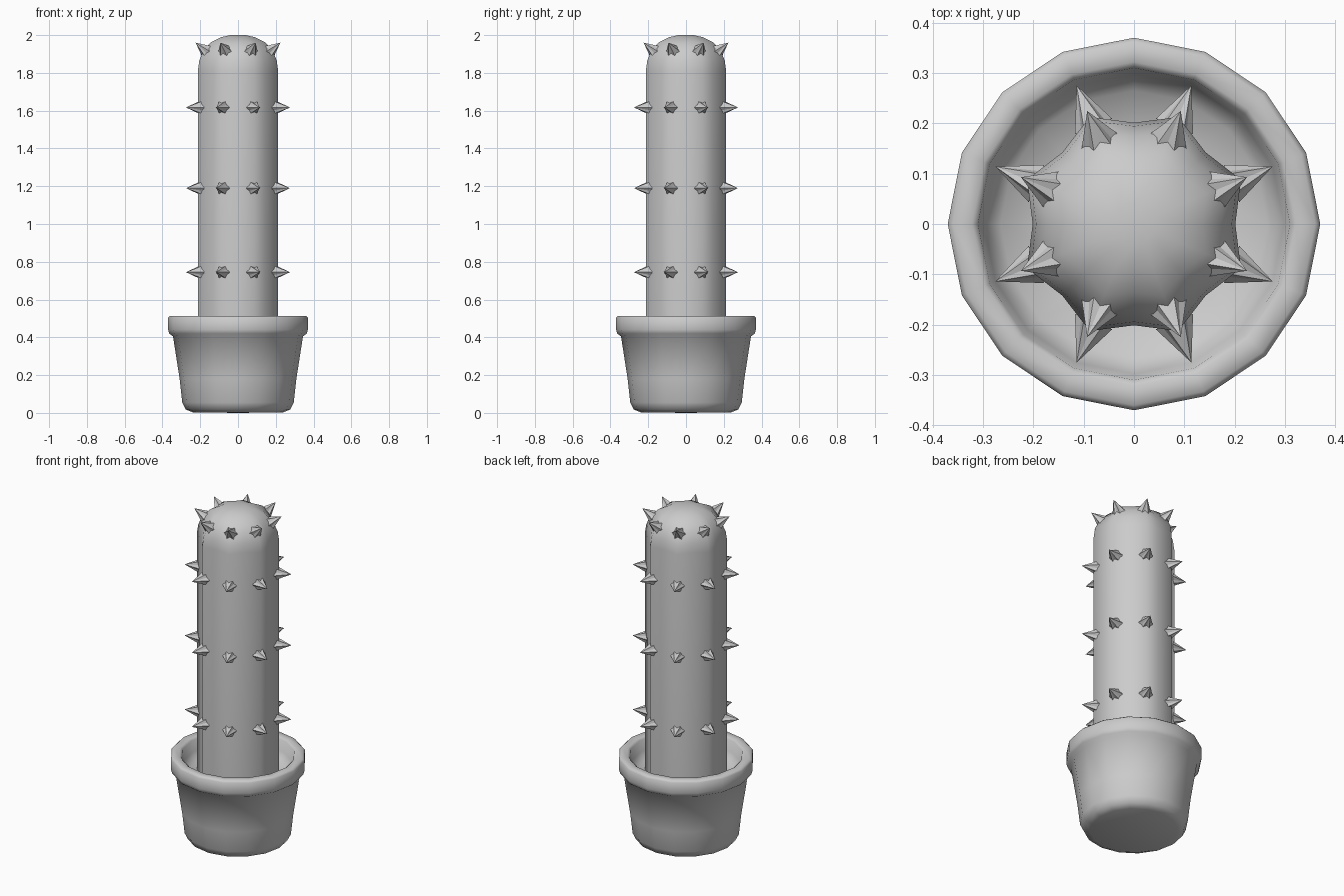
import bpy, bmesh, math
from mathutils import Vector, Matrix

if "Cube" in bpy.data.objects:
    bpy.data.objects.remove(bpy.data.objects["Cube"])


def finish(bm, name, smooth_angle=None):
    bmesh.ops.recalc_face_normals(bm, faces=bm.faces)
    me = bpy.data.meshes.new(name)
    bm.to_mesh(me)
    bm.free()
    if smooth_angle:
        me.shade_smooth()
        me.set_sharp_from_angle(angle=math.radians(smooth_angle))
    ob = bpy.data.objects.new(name, me)
    bpy.context.collection.objects.link(ob)
    return ob


def lathe(name, profile, n, smooth_angle, groove=1.0):
    """Closed revolve from axis to axis; groove scales every even column."""
    bm = bmesh.new()
    rings = []
    for r, z in profile:
        if r == 0:
            rings.append([bm.verts.new((0, 0, z))] * n)
            continue
        ring = []
        for i in range(n):
            a = 2 * math.pi * i / n
            k = r * (groove if i % 2 == 0 else 1.0)
            ring.append(bm.verts.new((k * math.cos(a), k * math.sin(a), z)))
        rings.append(ring)
    for lo, hi in zip(rings, rings[1:]):
        for i in range(n):
            j = (i + 1) % n
            quad = list(dict.fromkeys((lo[i], lo[j], hi[j], hi[i])))
            bm.faces.new(quad)
    return finish(bm, name, smooth_angle)


# Pot with a thick rim and a sunken soil surface
lathe("pot", [(0, 0), (0.24, 0.003), (0.277, 0.018), (0.295, 0.055),
              (0.309, 0.18), (0.344, 0.405), (0.364, 0.42), (0.37, 0.44),
              (0.37, 0.503), (0.36, 0.513), (0.322, 0.513), (0.31, 0.503),
              (0.298, 0.44), (0.265, 0.40), (0.15, 0.385), (0, 0.385)], 16, 50)

# Ribbed cactus body with eight ridges and a rounded top
lathe("cactus_body", [(0, 0.36), (0.23, 0.36), (0.23, 1.81), (0.222, 1.865),
                      (0.198, 1.92), (0.155, 1.962), (0.10, 1.988),
                      (0.045, 2.0), (0, 2.0)], 16, 65, groove=0.875)


# Star-based spikes along every ridge
def add_spike(bm, base, tip, radius, points=6):
    rot = (tip - base).to_track_quat('Z', 'Y').to_matrix().to_4x4()
    m = Matrix.Translation(base) @ rot
    apex = bm.verts.new(tip)
    ring = []
    for i in range(points * 2):
        a = math.pi * i / points
        r = radius * (1.0 if i % 2 == 0 else 0.76)
        ring.append(bm.verts.new(m @ Vector((r * math.cos(a), r * math.sin(a), 0))))
    bm.faces.new(ring)
    for i in range(len(ring)):
        bm.faces.new((ring[i], ring[(i + 1) % len(ring)], apex))


def spike_row(name, r0, z0, r1, z1, radius):
    bm = bmesh.new()
    for k in range(8):
        a = math.pi / 8 + k * math.pi / 4
        c, s = math.cos(a), math.sin(a)
        add_spike(bm, Vector((r0 * c, r0 * s, z0)),
                  Vector((r1 * c, r1 * s, z1)), radius)
    finish(bm, name)


for i, z in enumerate((0.745, 1.19, 1.617)):
    spike_row(f"spike_row_{i + 1}", 0.21, z, 0.298, z, 0.04)
spike_row("spike_row_top", 0.176, 1.912, 0.243, 1.96, 0.04)
